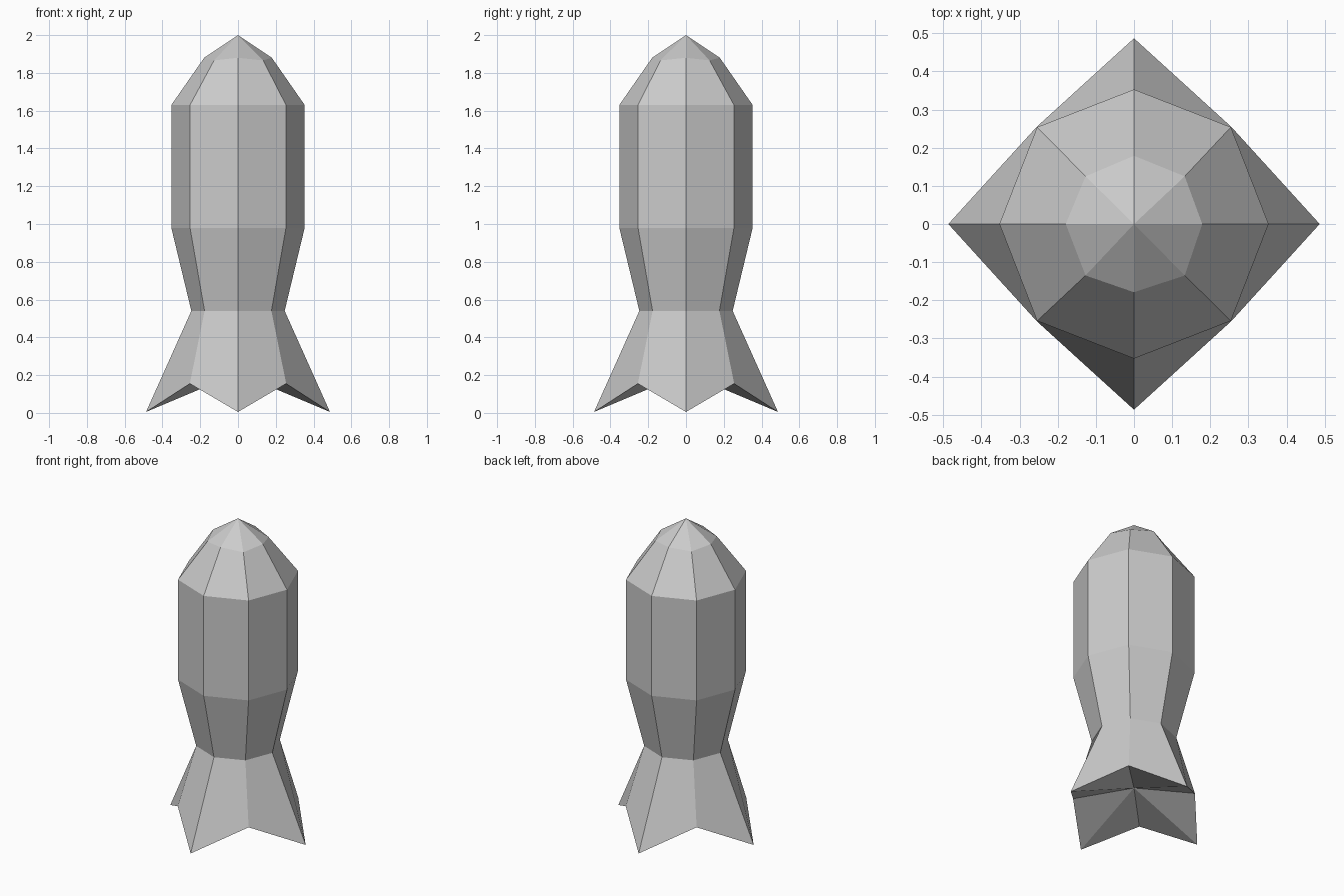
import bpy, bmesh, math

if "Cube" in bpy.data.objects:
    bpy.data.objects.remove(bpy.data.objects["Cube"])

SIDES = 8
# Ring profile: axis radius, axis z, diagonal half-width, diagonal z, diagonal offset
RINGS = [
    (0.487, 0.005, 0.255, 0.155, (0, 0)),       # flared fin tips and notches
    (0.247, 0.54, 0.177, 0.54, (0, 0)),         # waist
    (0.353, 0.98, 0.254, 0.98, (0, 0)),         # body bottom
    (0.353, 1.63, 0.254, 1.63, (0, 0)),         # body top
    (0.179, 1.88, 0.13, 1.866, (0.003, -0.005)),  # nose shoulder
]


def add_ring(bm, r_axis, z_axis, half, z_diag, off):
    ring = []
    for i in range(SIDES):
        a = i * 2 * math.pi / SIDES
        diag = i % 2
        r = half * math.sqrt(2) if diag else r_axis
        ox, oy = off if diag else (0, 0)
        ring.append(bm.verts.new((r * math.cos(a) + ox, r * math.sin(a) + oy,
                                  z_diag if diag else z_axis)))
    return ring


def fan(bm, ring, point):
    c = bm.verts.new(point)
    for i in range(SIDES):
        bm.faces.new((ring[i], ring[(i + 1) % SIDES], c))


bm = bmesh.new()
rings = [add_ring(bm, *r) for r in RINGS]

# Side walls
for lo, hi in zip(rings, rings[1:]):
    for i in range(SIDES):
        j = (i + 1) % SIDES
        bm.faces.new((lo[i], lo[j], hi[j], hi[i]))

# Pointed nose and hollowed underside
fan(bm, rings[-1], (0, 0, 2.0))
fan(bm, rings[0], (0, 0, 0.21))

bmesh.ops.recalc_face_normals(bm, faces=bm.faces)
mesh = bpy.data.meshes.new("rocket_body")
bm.to_mesh(mesh)
bm.free()
bpy.context.collection.objects.link(bpy.data.objects.new("rocket_body", mesh))
